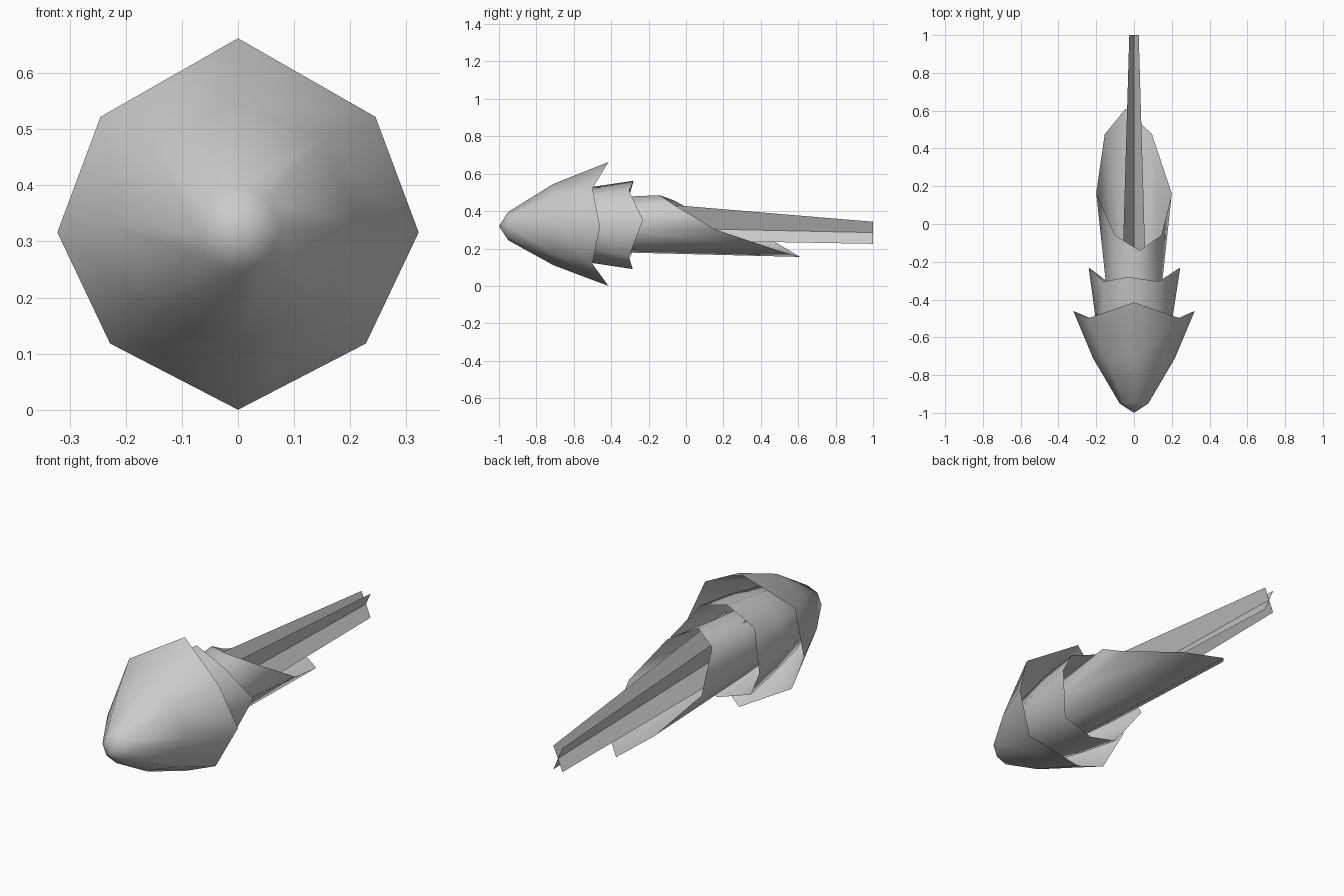
import bpy, math

if "Cube" in bpy.data.objects:
    bpy.data.objects.remove(bpy.data.objects["Cube"])

grey = bpy.data.materials.new("plain_grey")
grey.diffuse_color = (0.6, 0.6, 0.6, 1)
grey.use_nodes = True
grey.node_tree.nodes["Principled BSDF"].inputs["Base Color"].default_value = grey.diffuse_color


def make(name, verts, faces, smooth):
    mesh = bpy.data.meshes.new(name)
    mesh.from_pydata(verts, [], faces)
    mesh.materials.append(grey)
    for p in mesh.polygons:
        p.use_smooth = smooth
    obj = bpy.data.objects.new(name, mesh)
    bpy.context.collection.objects.link(obj)
    return obj


def cup(name, tip_y, tip_z, rings, turn, rim):
    """Open eight-sided cup: nose point, round rings (y, z, radius), then a jagged rim.
    Points run clockwise from the top, as seen from the front."""
    verts = [(0, tip_y, tip_z)]
    for y, z, r in rings:
        for k in range(8):
            a = k * math.tau / 8 + math.radians(turn)
            verts.append((r * math.sin(a), y, z + r * math.cos(a)))
    verts += rim
    faces = [(0, 1 + (k + 1) % 8, 1 + k) for k in range(8)]
    for i in range(len(rings)):
        a, b = 1 + 8 * i, 9 + 8 * i
        for k in range(8):
            n = (k + 1) % 8
            faces.append((a + k, a + n, b + n, b + k))
    return make(name, verts, faces, True)


# Outer cup with the pointed nose
half = [(0, -0.415, 0.662), (0.245, -0.5, 0.522), (0.322, -0.46, 0.316),
        (0.228, -0.5, 0.118), (0, -0.415, 0.0)]
cup("outer_cup", -1, 0.32, [(-0.95, 0.32, 0.076), (-0.71, 0.328, 0.217)], 0,
    half + [(-x, y, z) for x, y, z in half[3:0:-1]])

# Middle cup, turned slightly one way
cup("middle_cup", -0.92, 0.32,
    [(-0.88, 0.32, 0.06), (-0.72, 0.325, 0.165), (-0.5, 0.326, 0.205)], -7,
    [(-0.03, -0.28, 0.562), (0.13, -0.305, 0.51), (0.245, -0.23, 0.352),
     (0.17, -0.305, 0.155), (0.03, -0.285, 0.09), (-0.14, -0.305, 0.14),
     (-0.24, -0.23, 0.30), (-0.16, -0.305, 0.475)])

# Inner cup, turned the other way, with a long slanted mouth
cup("inner_cup", -0.85, 0.32,
    [(-0.8, 0.32, 0.06), (-0.6, 0.325, 0.13), (-0.3, 0.328, 0.153)], 11,
    [(0.03, -0.14, 0.485), (0.145, -0.06, 0.43), (0.2, 0.16, 0.30),
     (0.095, 0.475, 0.195), (-0.045, 0.61, 0.155), (-0.155, 0.475, 0.235),
     (-0.2, 0.165, 0.33), (-0.1, -0.06, 0.455)])

# Stem of crossed blades, tapering to the back
verts = []
for y, w, lo, mid, hi in [(-0.4, 0.066, 0.25, 0.315, 0.46), (1, 0.025, 0.225, 0.285, 0.343)]:
    verts += [(0, y, mid), (w, y, hi), (w, y, lo), (-w, y, lo), (-w, y, hi)]
make("stem_blades", verts, [(0, k, 5 + k, 5) for k in range(1, 5)], False)
